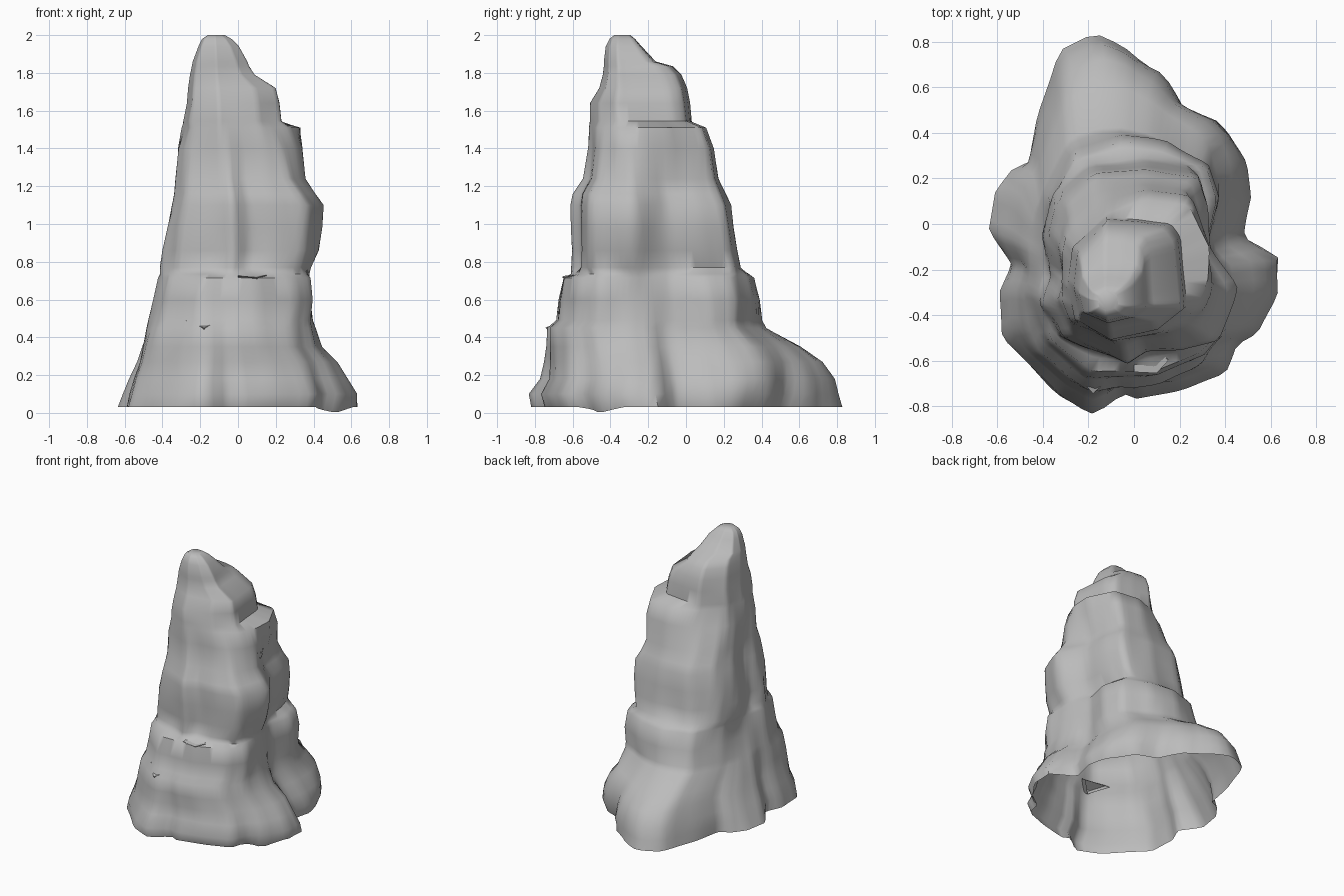
import bpy
import bmesh
import math
from mathutils import Vector, noise

cube = bpy.data.objects.get("Cube")
if cube:
    bpy.data.objects.remove(cube)

SEGMENTS = 96


def make_material(name, colour):
    material = bpy.data.materials.new(name)
    material.use_nodes = True
    material.diffuse_color = colour
    shader = material.node_tree.nodes["Principled BSDF"]
    shader.inputs["Base Color"].default_value = colour
    shader.inputs["Roughness"].default_value = 0.9
    return material


stone = make_material("grey stone", (0.5, 0.5, 0.5, 1))


# The spire leans towards the front as it rises
def axis_at(z):
    return Vector((-0.03, -0.06)).lerp(Vector((-0.12, -0.34)), z / 2)


def radius_towards(outline, centre, angle):
    """Distance from the centre to a closed outline in one direction."""
    ray = Vector((math.cos(angle), math.sin(angle)))
    best = 0.0
    for i, point in enumerate(outline):
        a = Vector(outline[i - 1]) - centre
        b = Vector(point) - centre
        edge = b - a
        denominator = ray.cross(edge)
        if abs(denominator) < 1e-9:
            continue
        distance = a.cross(edge) / denominator
        along = a.cross(ray) / denominator
        if -1e-6 <= along <= 1 + 1e-6:
            best = max(best, distance)
    return best


# Characteristic cross-sections, anticlockwise from +x
foot = [(.5, .12), (.46, .27), (.35, .42), (.2, .48), (.12, .64), (-.05, .77),
        (-.17, .83), (-.33, .75), (-.42, .47), (-.46, .27), (-.54, .23),
        (-.61, .14), (-.64, -.03), (-.53, -.17), (-.59, -.3), (-.58, -.5),
        (-.33, -.75), (-.17, -.83), (-.04, -.72), (.01, -.75), (.22, -.7),
        (.39, -.64), (.43, -.5), (.52, -.46), (.63, -.3), (.63, -.15), (.46, -.05)]
flank = [(.36, .1), (.32, .24), (.15, .33), (-.05, .36), (-.25, .3), (-.36, .1),
         (-.38, -.1), (-.42, -.3), (-.36, -.5), (-.18, -.64), (.1, -.63),
         (.3, -.55), (.38, -.45), (.38, -.28), (.32, -.08)]
# The front left of the crack stands proud of the wall beside it
chest = [(.32, .08), (.28, .21), (.05, .24), (-.18, .22), (-.3, .1), (-.34, -.06),
         (-.31, -.22), (-.35, -.34), (-.28, -.49), (-.03, -.61), (.06, -.55),
         (.2, -.55), (.37, -.51), (.45, -.28), (.33, -.1)]
# The broken corner lies on the left at the back
shelf = [(.33, -.1), (.24, .09), (.05, .12), (-.12, .05), (-.27, -.1),
         (-.3, -.27), (-.25, -.43), (-.1, -.52), (.12, -.48), (.27, -.38), (.32, -.25)]
neck = [(.2, -.06), (.16, 0), (.03, .02), (-.12, .03), (-.26, -.1), (-.28, -.25),
        (-.25, -.42), (-.1, -.51), (.11, -.46), (.23, -.36)]
sections = [(0.03, foot), (0.6, flank), (0.72, flank), (0.76, chest), (1.15, chest),
            (1.51, shelf), (1.54, neck)]

# Height, then the extent left, right, front and back
levels = [
    (.03, -.64, .63, -.82, .83), (.1, -.61, .635, -.83, .81),
    (.18, -.575, .58, -.77, .785), (.27, -.53, .52, -.755, .72),
    (.35, -.51, .44, -.745, .61), (.45, -.49, .41, -.735, .43),
    (.49, -.48, .4, -.685, .41), (.6, -.45, .39, -.67, .39),
    (.715, -.42, .38, -.65, .36), (.735, -.41, .38, -.61, .335),
    (.77, -.41, .39, -.61, .29), (.86, -.4, .43, -.61, .27),
    (.98, -.38, .44, -.61, .25), (1.1, -.355, .45, -.61, .235),
    (1.16, -.34, .41, -.6, .21), (1.24, -.33, .36, -.545, .175),
    (1.4, -.32, .34, -.52, .15), (1.51, -.3, .33, -.515, .11),
    (1.545, -.29, .23, -.51, .03), (1.64, -.27, .22, -.51, .02),
    (1.72, -.265, .2, -.46, .005), (1.79, -.255, .09, -.44, -.025),
    (1.835, -.245, .06, -.435, -.07), (1.86, -.24, .05, -.435, -.16),
    (1.94, -.21, .005, -.425, -.235), (1.98, -.19, -.035, -.405, -.27),
    (2, -.16, -.07, -.38, -.295)]


def blended_ring(z):
    """Cross-section at height z, mixed from its two neighbours."""
    angles = [math.tau * i / SEGMENTS for i in range(SEGMENTS)]

    def radii(section):
        height, outline = section
        centre = axis_at(height)
        return [radius_towards(outline, centre, a) for a in angles]

    lower = max((s for s in sections if s[0] <= z), key=lambda s: s[0])
    upper = min((s for s in sections if s[0] > z), key=lambda s: s[0], default=lower)
    span = upper[0] - lower[0]
    t = (z - lower[0]) / span if span else 0
    if lower[1] is foot:
        t = t ** 0.7
    return [Vector((math.cos(a), math.sin(a))) * (p + (q - p) * t)
            for a, p, q in zip(angles, radii(lower), radii(upper))]


def fit(value, low, high, target_low, target_high):
    return value * (target_high / high if value > 0 else target_low / low)


# Rock spire: open underneath, closed by a small crown
bm = bmesh.new()
rings = []
for z, left, right, front, back in levels:
    centre = axis_at(z)
    ring = blended_ring(z)
    xs = [p.x for p in ring]
    ys = [p.y for p in ring]
    verts = []
    for p in ring:
        x = centre.x + fit(p.x, min(xs), max(xs), left - centre.x, right - centre.x)
        y = centre.y + fit(p.y, min(ys), max(ys), front - centre.y, back - centre.y)
        bump = noise.noise(Vector((x, y, z)) * 5) * 0.012 * min(1, 2 - z)
        verts.append(bm.verts.new((x + bump, y + bump, z)))
    rings.append(verts)

# The toe on the left front dips to the ground
for v in rings[0]:
    reach = (v.co.xy - Vector((0.52, -0.46))).length
    v.co.z -= 0.03 * max(0, 1 - reach / 0.15)

for low, high in zip(rings, rings[1:]):
    for i in range(SEGMENTS):
        j = (i + 1) % SEGMENTS
        bm.faces.new((low[i], low[j], high[j], high[i]))
bm.faces.new(rings[-1])


def add_object(name, mesh_data, smooth_angle):
    mesh = bpy.data.meshes.new(name)
    mesh_data.to_mesh(mesh)
    mesh_data.free()
    mesh.materials.append(stone)
    obj = bpy.data.objects.new(name, mesh)
    bpy.context.collection.objects.link(obj)
    bpy.ops.object.select_all(action="DESELECT")
    obj.select_set(True)
    bpy.context.view_layer.objects.active = obj
    bpy.ops.object.shade_smooth_by_angle(angle=math.radians(smooth_angle))
    return obj


add_object("rock_spire", bm, 55)


# Ledges: flat broken faces at the foot of the crack
def add_ledge(name, corners):
    ledge = bmesh.new()
    top = [ledge.verts.new(c) for c in corners]
    bottom = [ledge.verts.new((x, y + 0.04, z - 0.03)) for x, y, z in corners]
    ledge.faces.new(top)
    for i in range(len(top)):
        ledge.faces.new((top[i - 1], bottom[i - 1], bottom[i], top[i]))
    bmesh.ops.recalc_face_normals(ledge, faces=ledge.faces)
    add_object(name, ledge, 20)


add_ledge("upper_ledge", [(0, -.65, .725), (.1, -.655, .717), (.15, -.6, .73), (.1, -.54, .735), (0, -.56, .735)])
add_ledge("lower_ledge", [(-.28, -.63, .49), (-.18, -.745, .45), (-.09, -.66, .49)])
